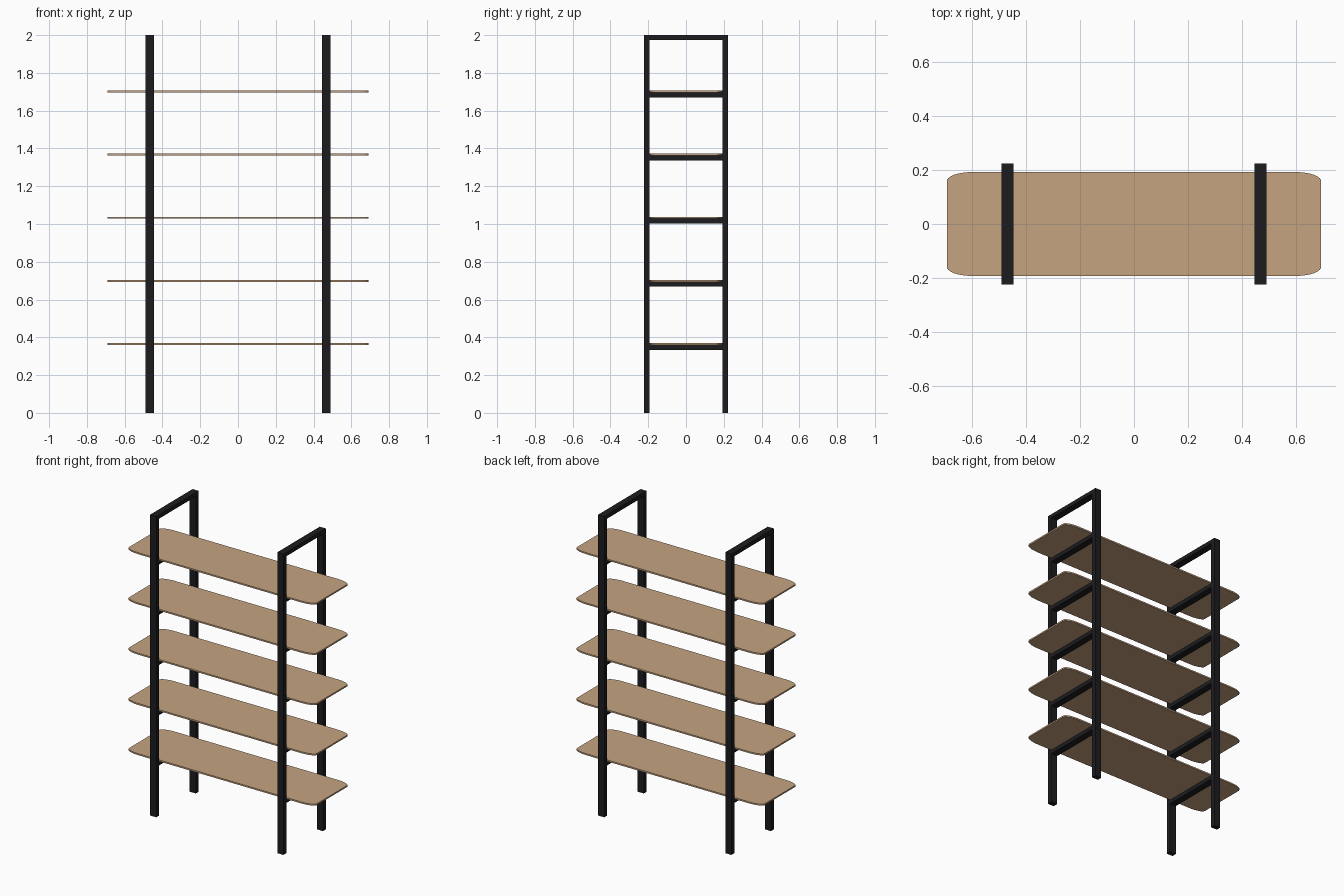
import bpy, bmesh, math

if "Cube" in bpy.data.objects:
    bpy.data.objects.remove(bpy.data.objects["Cube"])

def material(name, color):
    m = bpy.data.materials.new(name)
    m.diffuse_color = color
    m.use_nodes = True
    m.node_tree.nodes["Principled BSDF"].inputs["Base Color"].default_value = m.diffuse_color
    return m

black = material("black_metal", (0.012, 0.012, 0.014, 1))
wood = material("light_wood", (0.56, 0.37, 0.22, 1))

def add_object(name, bm, mat):
    bmesh.ops.recalc_face_normals(bm, faces=bm.faces[:])
    me = bpy.data.meshes.new(name)
    bm.to_mesh(me)
    bm.free()
    me.materials.append(mat)
    ob = bpy.data.objects.new(name, me)
    bpy.context.collection.objects.link(ob)
    return ob

def box(name, lo, hi, mat):
    bm = bmesh.new()
    bmesh.ops.create_cube(bm, size=1)
    for v in bm.verts:
        v.co = [(a + b) / 2 + c * (b - a) for a, b, c in zip(lo, hi, v.co)]
    return add_object(name, bm, mat)

# Shared dimensions
X0, X1 = 0.445, 0.49          # frame inner / outer x
Y0, Y1 = 0.192, 0.223         # post inner / outer y
SHELF_T, BAR_T = 0.010, 0.026
levels = [0.360 + i * 0.334 for i in range(5)]   # underside of each shelf

# Shelf board with elliptical corners, long along x
def shelf(name, z, hx=0.691, hy=0.192, rx=0.095, ry=0.033, n=10):
    bm = bmesh.new()
    verts = []
    for q, (sx, sy) in enumerate([(1, 1), (-1, 1), (-1, -1), (1, -1)]):
        for i in range(n + 1):
            a = (q + i / n) * math.pi / 2
            verts.append(bm.verts.new((sx * (hx - rx) + rx * math.cos(a),
                                       sy * (hy - ry) + ry * math.sin(a), z)))
    face = bm.faces.new(verts)
    top = bmesh.ops.extrude_face_region(bm, geom=[face])["geom"]
    for v in top:
        if isinstance(v, bmesh.types.BMVert):
            v.co.z += SHELF_T
    # keep the bottom closed
    if not any(abs(f.calc_center_median().z - z) < 1e-5 for f in bm.faces):
        bm.faces.new(verts)
    return add_object(name, bm, wood)

# Two ladder frames
for side, s in (("left", -1), ("right", 1)):
    xa, xb = sorted((s * X0, s * X1))
    box(f"{side}_front_post", (xa, -Y1, 0), (xb, -Y0, 2), black)
    box(f"{side}_back_post", (xa, Y0, 0), (xb, Y1, 2), black)
    box(f"{side}_top_bar", (xa, -Y0, 2 - BAR_T), (xb, Y0, 2), black)
    for i, z in enumerate(levels):
        box(f"{side}_shelf_bar_{i + 1}", (xa, -Y0, z - BAR_T), (xb, Y0, z), black)

# Shelves resting on the bars
for i, z in enumerate(levels):
    shelf(f"shelf_{i + 1}", z)
